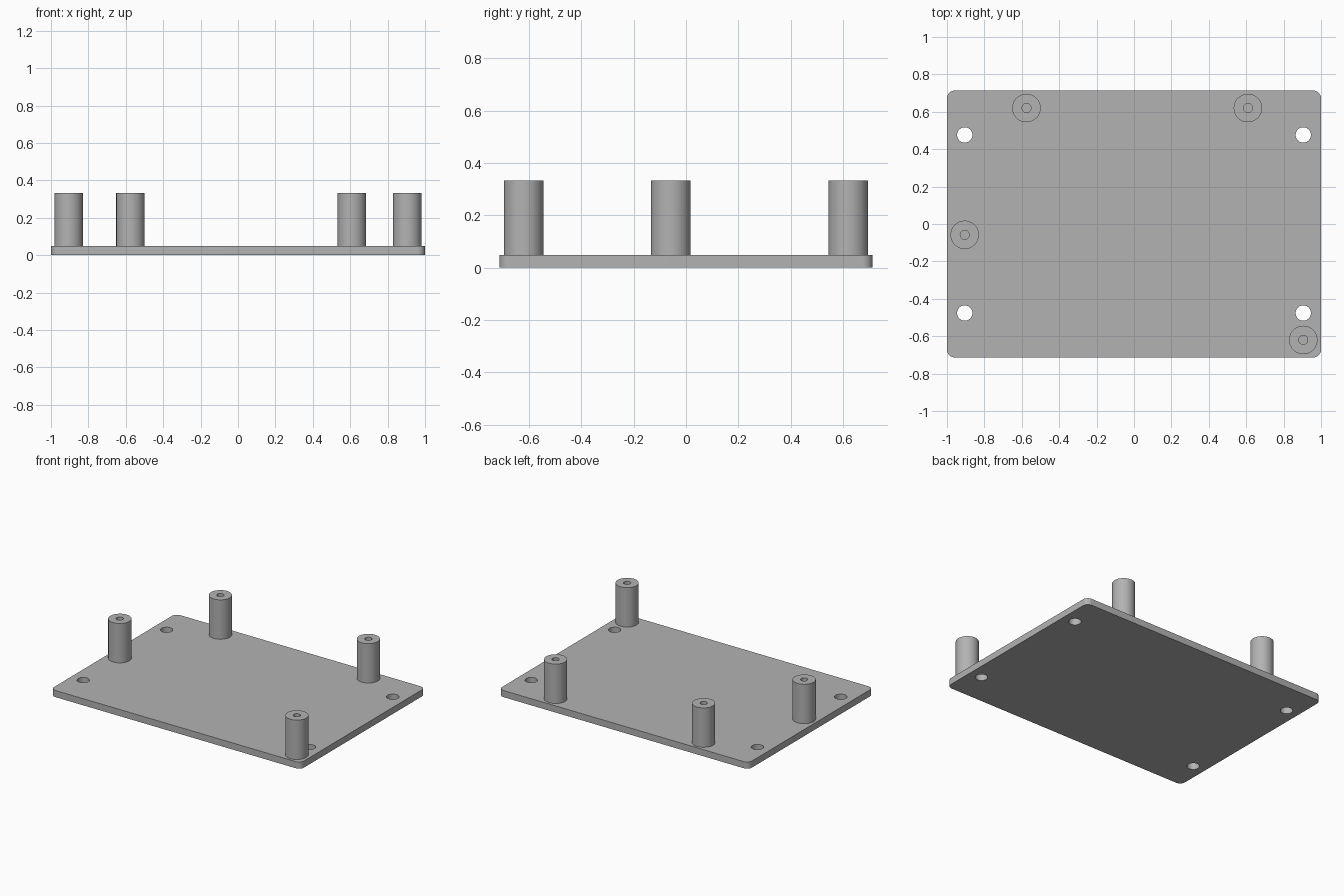
import bpy, bmesh
from math import cos, sin, pi, radians
from mathutils import Vector

cube = bpy.data.objects.get("Cube")
if cube:
    bpy.data.objects.remove(cube, do_unlink=True)

HALF_X, HALF_Y, THICK = 1.0, 0.713, 0.048
CORNER_R, HOLE_R = 0.04, 0.041
POST_R, BORE_R, TOP = 0.076, 0.024, 0.333
SEGMENTS = 64

grey = bpy.data.materials.new("plain grey")
grey.use_nodes = True
colour = (0.45, 0.45, 0.45, 1)
grey.diffuse_color = colour
grey.node_tree.nodes["Principled BSDF"].inputs["Base Color"].default_value = colour


def arc(cx, cy, r, start, sweep, steps):
    return [Vector((cx + r * cos(start + sweep * i / steps),
                    cy + r * sin(start + sweep * i / steps), 0)) for i in range(steps + 1)]


def add_loop(bm, points):
    verts = [bm.verts.new(p) for p in points]
    return [bm.edges.new((v, verts[i - 1])) for i, v in enumerate(verts)]


def finish(name, bm):
    bmesh.ops.recalc_face_normals(bm, faces=bm.faces)
    mesh = bpy.data.meshes.new(name)
    bm.to_mesh(mesh)
    bm.free()
    mesh.materials.append(grey)
    obj = bpy.data.objects.new(name, mesh)
    bpy.context.collection.objects.link(obj)
    bpy.ops.object.select_all(action="DESELECT")
    obj.select_set(True)
    bpy.context.view_layer.objects.active = obj
    bpy.ops.object.shade_smooth_by_angle(angle=radians(30))
    return obj


# Base plate: rounded outline with four through holes, extruded upward
bm = bmesh.new()
outline = []
for i, (sx, sy) in enumerate([(1, 1), (-1, 1), (-1, -1), (1, -1)]):
    outline += arc(sx * (HALF_X - CORNER_R), sy * (HALF_Y - CORNER_R),
                   CORNER_R, i * pi / 2, pi / 2, 10)
edges = add_loop(bm, outline)
for sx in (-1, 1):
    for sy in (-1, 1):
        edges += add_loop(bm, arc(sx * 0.905, sy * 0.476, HOLE_R, 0, 2 * pi, 40)[:-1])
bmesh.ops.triangle_fill(bm, edges=edges, use_beauty=True, normal=(0, 0, 1))
bmesh.ops.dissolve_limit(bm, angle_limit=0.01, verts=[], edges=bm.edges[:])
extruded = bmesh.ops.extrude_face_region(bm, geom=bm.faces[:], use_keep_orig=True)
top_verts = [g for g in extruded["geom"] if isinstance(g, bmesh.types.BMVert)]
bmesh.ops.translate(bm, verts=top_verts, vec=(0, 0, THICK))
finish("base_plate", bm)


# Standoff posts: a wall profile spun round its axis, with an open central bore
def standoff(name, x, y):
    bm = bmesh.new()
    profile = [(POST_R, THICK), (POST_R, TOP), (BORE_R, TOP), (BORE_R, THICK)]
    verts = [bm.verts.new((r, 0, z)) for r, z in profile]
    wall = [bm.edges.new(pair) for pair in zip(verts, verts[1:])]
    bmesh.ops.spin(bm, geom=verts + wall, cent=(0, 0, 0), axis=(0, 0, 1),
                   angle=2 * pi, steps=SEGMENTS, use_merge=True)
    bmesh.ops.remove_doubles(bm, verts=bm.verts, dist=0.0001)
    finish(name, bm).location = (x, y, 0)


standoff("standoff_back_right", -0.575, 0.62)
standoff("standoff_back_left", 0.609, 0.62)
standoff("standoff_side_right", -0.905, -0.058)
standoff("standoff_front_left", 0.905, -0.62)
